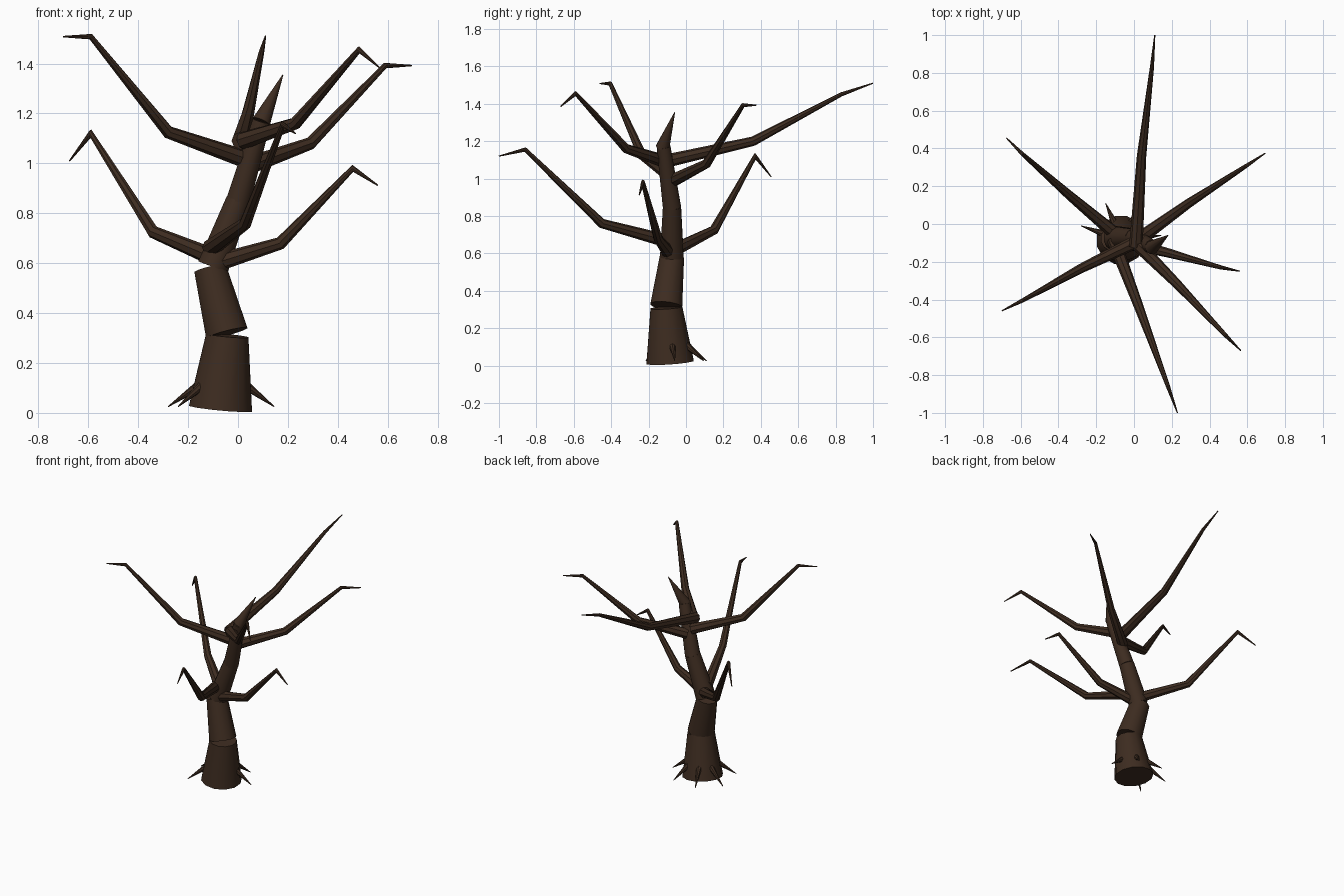
import bpy, bmesh, math
from mathutils import Vector

cube = bpy.data.objects.get("Cube")
if cube:
    bpy.data.objects.remove(cube, do_unlink=True)

# Single dark bark colour
BARK = (0.047, 0.025, 0.0145, 1)
bark = bpy.data.materials.new("dark_bark")
bark.use_nodes = True
bark.diffuse_color = BARK
shader = bark.node_tree.nodes["Principled BSDF"]
shader.inputs["Base Color"].default_value = BARK
shader.inputs["Roughness"].default_value = 0.9


def limb(name, points, radii, sides):
    """Tapered tube through the points, with mitred elbows and closed ends."""
    pts = [Vector(p) for p in points]
    dirs = [(b - a).normalized() for a, b in zip(pts, pts[1:])]
    u = dirs[0].orthogonal().normalized()
    bm = bmesh.new()
    rings = []
    for i, (p, r) in enumerate(zip(pts, radii)):
        d = dirs[max(i - 1, 0)]
        ahead = dirs[min(i, len(dirs) - 1)]
        if i > 1:
            u = dirs[i - 2].rotation_difference(d) @ u
        v = d.cross(u)
        n = (d + ahead).normalized()
        ring = []
        for k in range(sides):
            a = math.tau * k / sides
            w = (u * math.cos(a) + v * math.sin(a)) * r
            ring.append(bm.verts.new(p + w - d * (w.dot(n) / d.dot(n))))
        rings.append(ring)
    for lo, hi in zip(rings, rings[1:]):
        for k in range(sides):
            j = (k + 1) % sides
            bm.faces.new((lo[k], lo[j], hi[j], hi[k]))
    bm.faces.new(rings[0][::-1])
    bm.faces.new(rings[-1])
    bmesh.ops.recalc_face_normals(bm, faces=bm.faces)
    mesh = bpy.data.meshes.new(name)
    bm.to_mesh(mesh)
    bm.free()
    mesh.materials.append(bark)
    obj = bpy.data.objects.new(name, mesh)
    bpy.context.collection.objects.link(obj)
    bpy.ops.object.select_all(action='DESELECT')
    obj.select_set(True)
    bpy.context.view_layer.objects.active = obj
    bpy.ops.object.shade_smooth_by_angle(angle=math.radians(35))


# Trunk: stacked tapered logs, each leaning its own way
trunk = [
    ("trunk_base", (-.07, -.085, .018), (-.043, -.105, .31), .131, .088),
    ("trunk_lower", (-.045, -.105, .32), (-.112, -.075, .58), .088, .067),
    ("trunk_middle", (-.10, -.076, .585), (0, -.075, .85), .065, .05),
    ("trunk_upper", (0, -.075, .845), (.095, -.12, 1.17), .05, .038),
    ("trunk_spike", (.093, -.125, 1.165), (.18, -.06, 1.355), .038, .002),
]
for name, low, high, r_low, r_high in trunk:
    limb(name, (low, high), (r_low, r_high), 12)

# Branches: root, first bend, elbow, tip
branches = {
    "upper_right_branch": [(.02, -.09, 1.02), (-.28, -.235, 1.125), (-.59, -.405, 1.508), (-.70, -.46, 1.508)],
    "lower_back_right_branch": [(-.09, -.06, .62), (-.34, .15, .725), (-.59, .37, 1.12), (-.675, .455, 1.01)],
    "upper_back_left_branch": [(.04, -.07, .99), (.29, .11, 1.08), (.59, .305, 1.392), (.695, .375, 1.392)],
    "upper_front_left_branch": [(.02, -.11, 1.09), (.23, -.32, 1.16), (.485, -.59, 1.455), (.565, -.67, 1.385)],
    "lower_left_branch": [(-.09, -.09, .60), (.17, -.15, .68), (.46, -.23, .98), (.56, -.25, .912)],
    "lower_front_branch": [(-.11, -.08, .66), (.03, -.45, .76), (.18, -.86, 1.155), (.23, -1, 1.12)],
    "upper_back_branch": [(.01, -.12, 1.09), (.04, .36, 1.20), (.095, .83, 1.45), (.11, 1, 1.51)],
}
for name, path in branches.items():
    limb(name, path, (.036, .025, .011, .003), 8)

# Small roots splaying from the base
root_tips = [(.145, -.06), (.03, .095), (-.15, .11), (-.28, -.01), (-.24, -.215)]
for i, (x, y) in enumerate(root_tips):
    tip = Vector((x, y, .025))
    out = (tip - Vector((-.065, -.085, .025))).normalized()
    start = Vector((-.065, -.085, .115)) + out * .09
    limb(f"root_{i + 1}", (start, tip), (.02, .002), 8)
